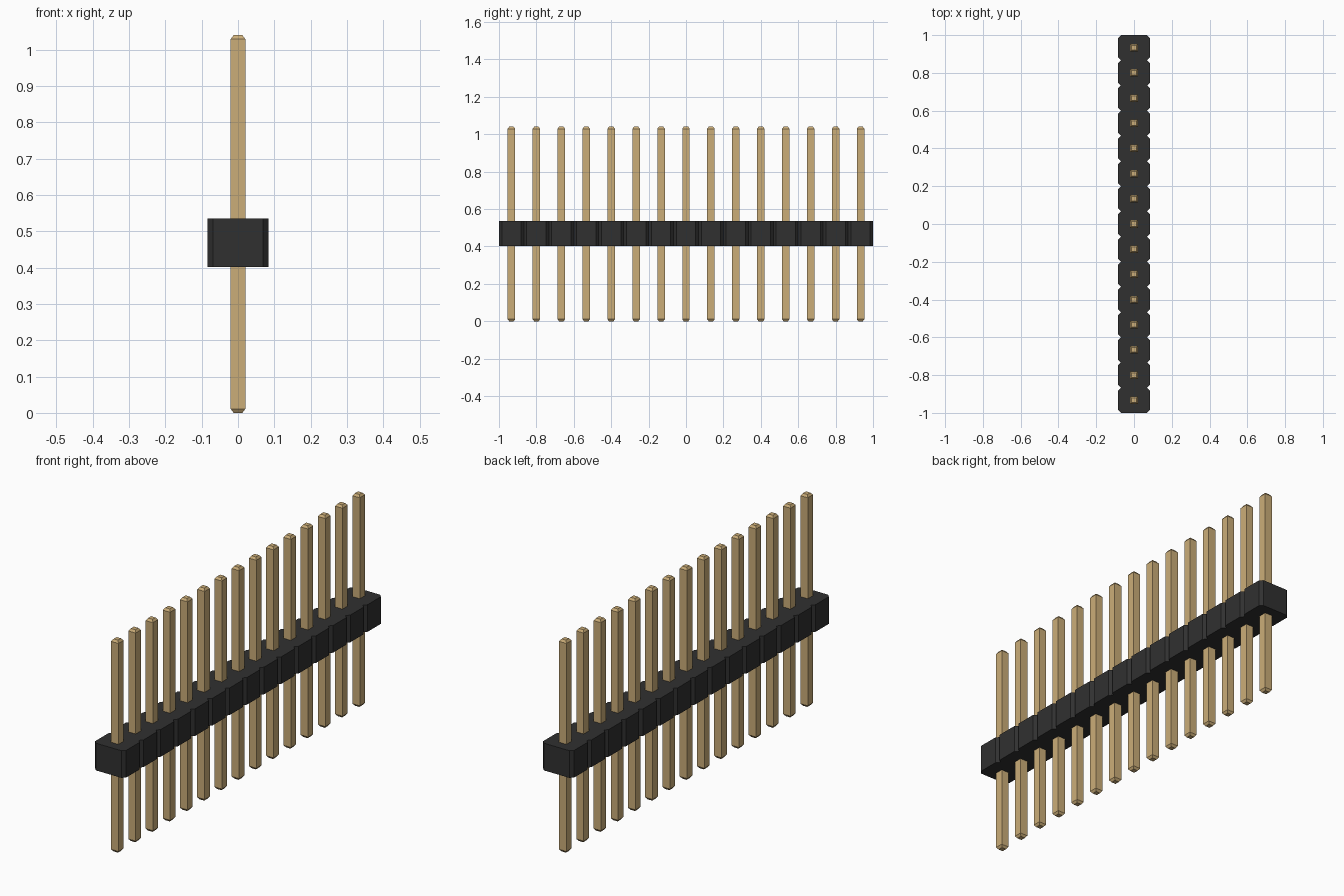
import bpy, bmesh

if "Cube" in bpy.data.objects:
    bpy.data.objects.remove(bpy.data.objects["Cube"], do_unlink=True)

COUNT = 15
PITCH = 2.0 / COUNT


def material(name, color):
    m = bpy.data.materials.new(name)
    m.use_nodes = True
    m.diffuse_color = (*color, 1)
    m.node_tree.nodes["Principled BSDF"].inputs["Base Color"].default_value = (*color, 1)
    return m


black = material("black plastic", (0.03, 0.03, 0.03))
gold = material("pale gold", (0.60, 0.42, 0.19))


def loft(name, rings, mat):
    """Solid through a stack of matching rings, capped at both ends."""
    bm = bmesh.new()
    loops = [[bm.verts.new(p) for p in ring] for ring in rings]
    n = len(loops[0])
    for a, b in zip(loops, loops[1:]):
        for i in range(n):
            j = (i + 1) % n
            bm.faces.new((a[i], a[j], b[j], b[i]))
    bm.faces.new(loops[0][::-1])
    bm.faces.new(loops[-1])
    bmesh.ops.recalc_face_normals(bm, faces=bm.faces)
    mesh = bpy.data.meshes.new(name)
    bm.to_mesh(mesh)
    bm.free()
    mesh.materials.append(mat)
    ob = bpy.data.objects.new(name, mesh)
    bpy.context.collection.objects.link(ob)
    return ob


# Housing: one outline with a notch between neighbouring segments
HALF_X, CUT = 0.084, 0.015
side = []
for i in range(COUNT):
    y0 = -1 + i * PITCH
    side += [(HALF_X - CUT, y0), (HALF_X, y0 + CUT), (HALF_X, y0 + PITCH - CUT)]
side.append((HALF_X - CUT, 1.0))
outline = side + [(-x, y) for x, y in reversed(side)]
loft("housing", [[(x, y, z) for x, y in outline] for z in (0.402, 0.535)], black)

# Pins: square rods with tapered tips
def square(h, y, z):
    return [(-h, y - h, z), (h, y - h, z), (h, y + h, z), (-h, y + h, z)]


for i in range(COUNT):
    y = -1 + (i + 0.5) * PITCH
    rings = [square(h, y, z) for h, z in
             ((0.012, 0.0), (0.02, 0.011), (0.02, 1.029), (0.012, 1.04))]
    loft(f"pin_{i + 1:02d}", rings, gold)
